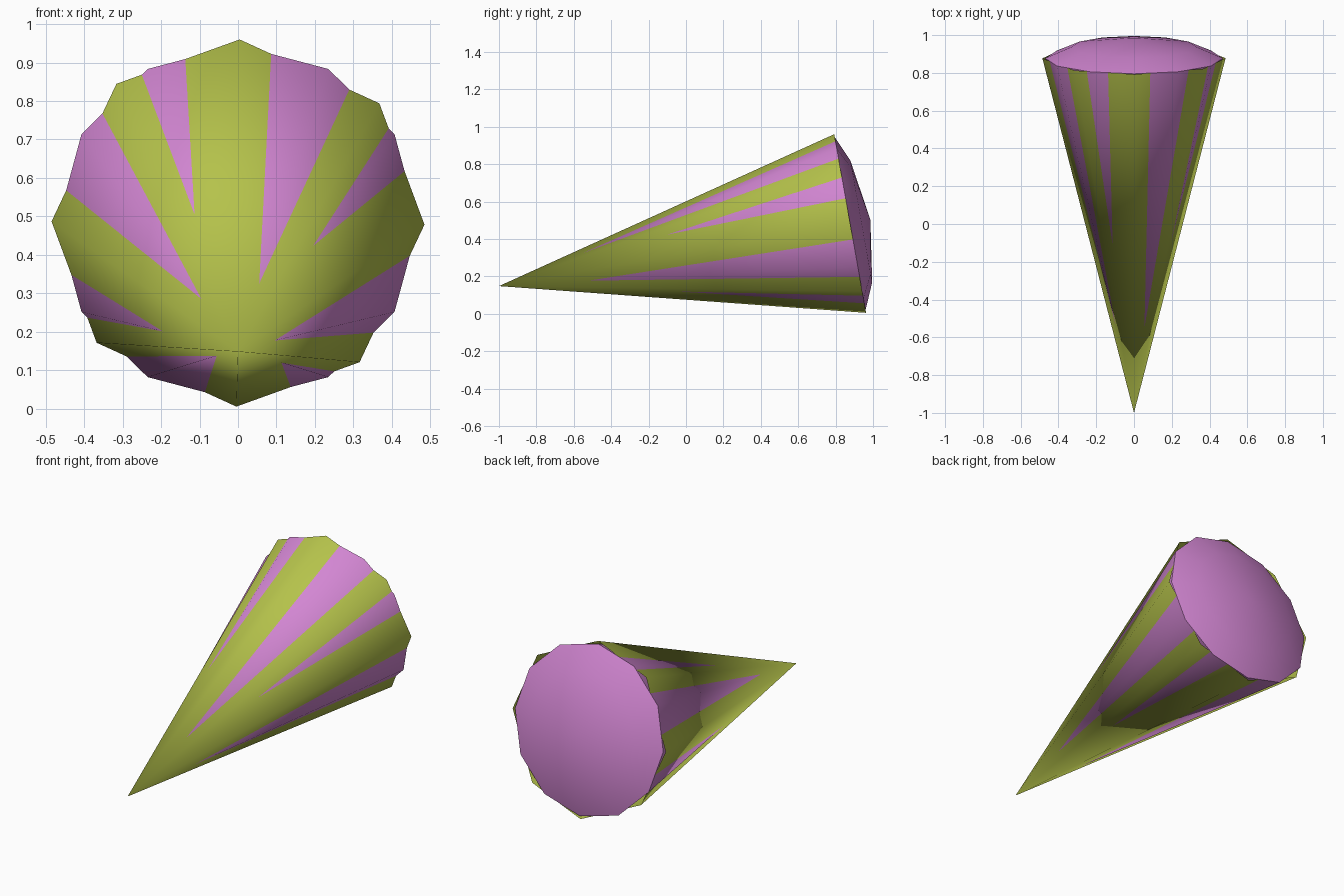
import bpy, bmesh, math
from mathutils import Vector

if "Cube" in bpy.data.objects:
    bpy.data.objects.remove(bpy.data.objects["Cube"])

# Shared tilted axis: tip at the front, rim at the back
TIP = Vector((0, -1, 0.148))
RIM = Vector((0, 0.8775, 0.4825))
AXIS = (RIM - TIP).normalized()
SIDE = Vector((1, 0, 0))
UP = SIDE.cross(AXIS)
LENGTH = (RIM - TIP).length


def material(name, color):
    m = bpy.data.materials.new(name)
    m.diffuse_color = (*color, 1)
    m.use_nodes = True
    m.node_tree.nodes["Principled BSDF"].inputs["Base Color"].default_value = m.diffuse_color
    return m


def turned(name, angles, profile, mat):
    """Sweep (radius, distance from tip) points, front to back, around the axis."""
    bm = bmesh.new()
    rings = []
    for r, t in profile:
        centre = TIP + AXIS * t
        if r == 0:
            rings.append([bm.verts.new(centre)] * len(angles))
        else:
            rings.append([bm.verts.new(centre + r * (math.cos(a) * SIDE + math.sin(a) * UP))
                          for a in map(math.radians, angles)])
    n = len(angles)
    for a, b in zip(rings, rings[1:]):
        for i in range(n):
            j = (i + 1) % n
            corners = list(dict.fromkeys((a[i], b[i], b[j], a[j])))
            bm.faces.new(corners).smooth = True
    mesh = bpy.data.meshes.new(name)
    bm.to_mesh(mesh)
    bm.free()
    mesh.materials.append(mat)
    obj = bpy.data.objects.new(name, mesh)
    bpy.context.collection.objects.link(obj)
    return obj


green = material("olive green", (0.46, 0.54, 0.07))
purple = material("orchid purple", (0.65, 0.24, 0.65))

# Eight-sided outer cone with slightly uneven facets
eight = [q * 90 + o for q in range(4) for o in (-0.5, 40.7)]
turned("outer_cone", eight, [(0, 0), (0.485, LENGTH)], green)

# Twelve-sided inner cone whose corners break through as stripes
twelve = [i * 30 for i in range(12)]
turned("inner_cone", twelve, [(0, 0.035), (0.47, LENGTH)], purple)

# Shallow domed cap closing the wide end
turned("domed_cap", twelve,
       [(0.47, LENGTH), (0.33, LENGTH + 0.061), (0, LENGTH + 0.11)], purple)
